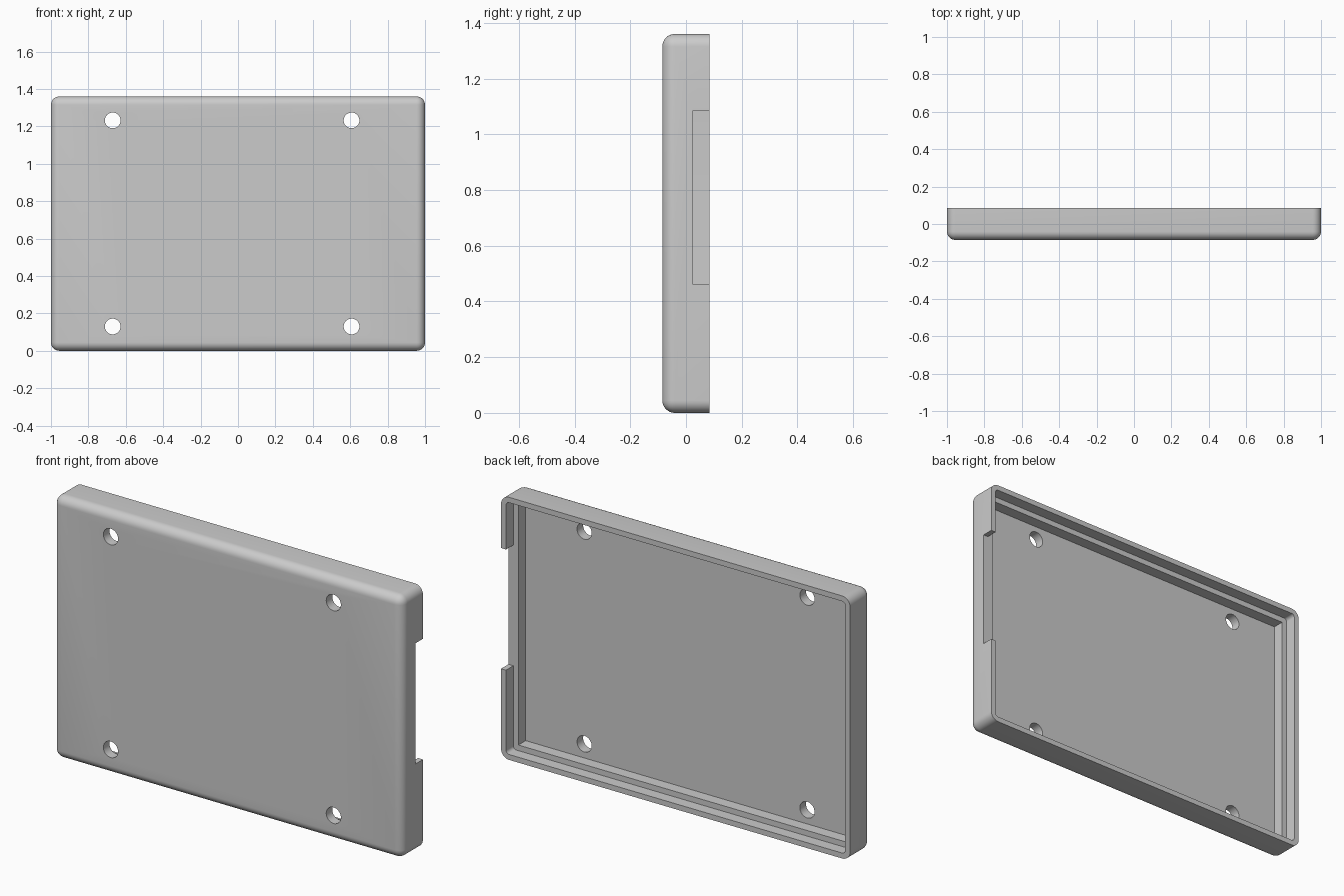
import bpy
import bmesh
import math
from mathutils import Matrix, Vector

if "Cube" in bpy.data.objects:
    bpy.data.objects.remove(bpy.data.objects["Cube"], do_unlink=True)

HEIGHT, DEPTH = 1.36, 0.17
BACK = DEPTH / 2
LEDGE_Y, FLOOR_Y = 0.025, -0.035
RIM, INNER = 0.028, 0.057

grey = bpy.data.materials.new("light grey plastic")
grey.use_nodes = True
grey.diffuse_color = (0.6, 0.6, 0.6, 1)
grey.node_tree.nodes["Principled BSDF"].inputs["Base Color"].default_value = (0.6, 0.6, 0.6, 1)


def finish(name, bm):
    mesh = bpy.data.meshes.new(name)
    bm.to_mesh(mesh)
    bm.free()
    mesh.materials.append(grey)
    obj = bpy.data.objects.new(name, mesh)
    bpy.context.collection.objects.link(obj)
    return obj


def box(name, low, high, radius=0, round_edge=None):
    """Box between two corners, rounding the edges picked by round_edge."""
    low, high = Vector(low), Vector(high)
    bm = bmesh.new()
    bmesh.ops.create_cube(bm, size=1)
    bmesh.ops.scale(bm, vec=high - low, verts=bm.verts)
    bmesh.ops.translate(bm, vec=(low + high) / 2, verts=bm.verts)
    if radius:
        edges = [e for e in bm.edges if round_edge(e)]
        bmesh.ops.bevel(bm, geom=edges, offset=radius, segments=8,
                        profile=0.5, affect='EDGES')
    return finish(name, bm)


def runs_in_depth(edge):
    a, b = edge.verts
    return abs(a.co.y - b.co.y) > 0.01


def not_on_back(edge):
    return any(v.co.y < 0 for v in edge.verts)


# Tray body, rounded everywhere except around the open back
tray = box("tray_shell", (-1, -BACK, 0), (1, BACK, HEIGHT), 0.045, not_on_back)

# Shallow lip, deeper recess and side notch
cutters = [
    box("lip_cutter", (RIM - 1, LEDGE_Y, RIM), (1 - RIM, 0.2, HEIGHT - RIM),
        0.018, runs_in_depth),
    box("recess_cutter", (INNER - 1, FLOOR_Y, INNER), (1 - INNER, 0.2, HEIGHT - INNER)),
    box("notch_cutter", (0.95, LEDGE_Y, 0.46), (1.1, 0.2, 1.085)),
]

# Four screw holes through the floor
for x in (-0.67, 0.607):
    for z in (0.13, 1.232):
        bm = bmesh.new()
        bmesh.ops.create_cone(bm, cap_ends=True, segments=40, radius1=0.042,
                              radius2=0.042, depth=0.4)
        bmesh.ops.transform(bm, verts=bm.verts, matrix=Matrix.Translation((x, 0, z))
                            @ Matrix.Rotation(math.pi / 2, 4, 'X'))
        cutters.append(finish("hole_cutter", bm))

# Apply the cuts
bpy.ops.object.select_all(action='DESELECT')
bpy.context.view_layer.objects.active = tray
tray.select_set(True)
for cutter in cutters:
    cutter.hide_render = True
    mod = tray.modifiers.new(cutter.name, 'BOOLEAN')
    mod.operation = 'DIFFERENCE'
    mod.solver = 'EXACT'
    mod.object = cutter
    bpy.ops.object.modifier_apply(modifier=mod.name)
    bpy.data.objects.remove(cutter, do_unlink=True)

bpy.ops.object.shade_smooth_by_angle(angle=math.radians(30))
